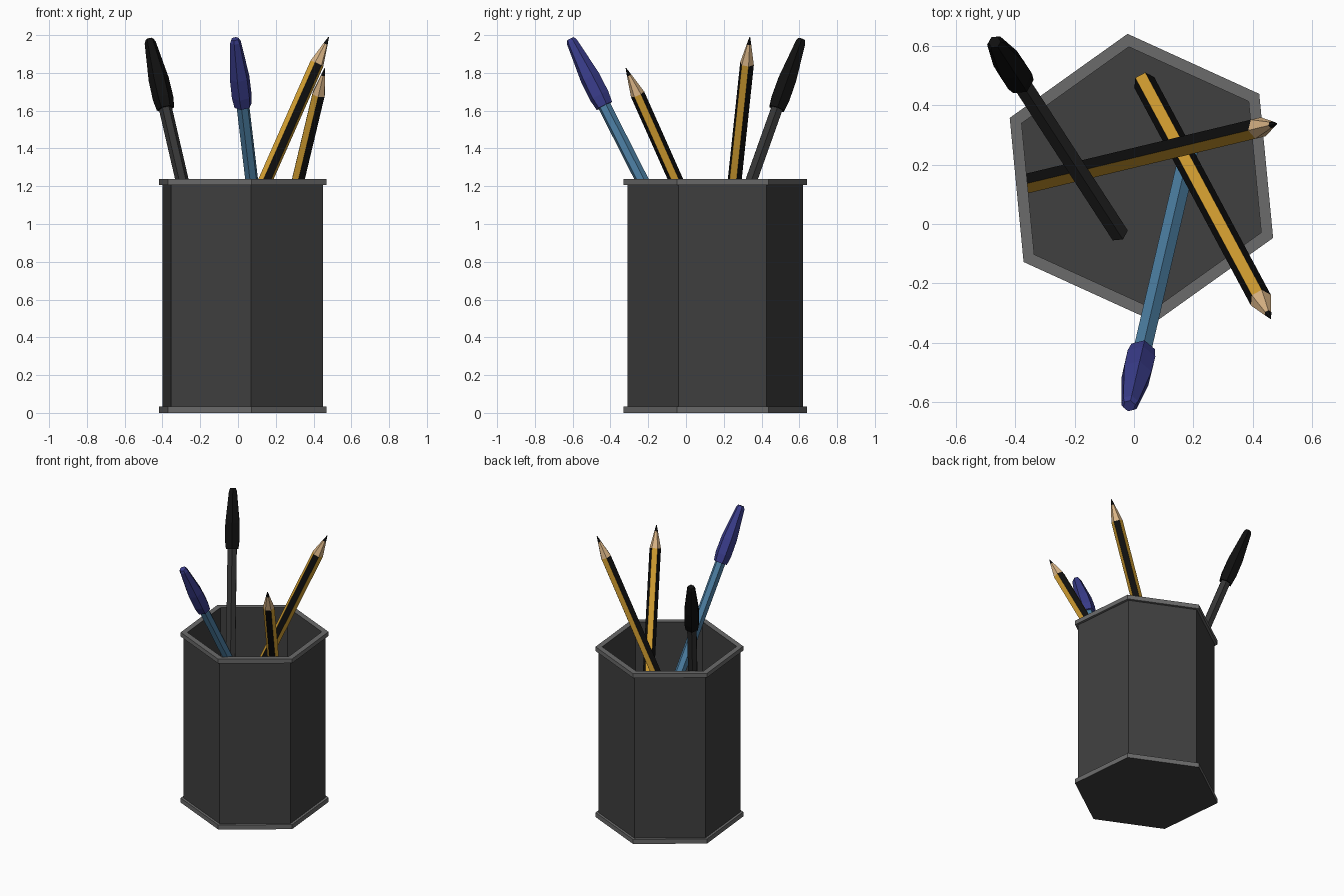
import bpy, bmesh, math
from mathutils import Vector

if "Cube" in bpy.data.objects:
    bpy.data.objects.remove(bpy.data.objects["Cube"])


def mat(name, rgb):
    m = bpy.data.materials.new(name)
    m.diffuse_color = (*rgb, 1)
    m.use_nodes = True
    m.node_tree.nodes["Principled BSDF"].inputs["Base Color"].default_value = m.diffuse_color
    return m


body_grey = mat("body_grey", (0.050, 0.050, 0.050))
rim_grey = mat("rim_grey", (0.145, 0.145, 0.145))
yellow = mat("pencil_yellow", (0.68, 0.36, 0.032))
black = mat("black", (0.005, 0.005, 0.005))
wood = mat("bare_wood", (0.70, 0.46, 0.24))
blue = mat("blue_barrel", (0.075, 0.22, 0.38))
navy = mat("blue_cap", (0.042, 0.046, 0.26))
charcoal = mat("charcoal_barrel", (0.036, 0.036, 0.036))


def hex_lathe(name, start, axis, profile, bands, mats, turn=0.0, up=None):
    """Six-sided solid: rings of (radius, distance along axis), capped at both ends.
    bands[i] gives the material of band i; a pair alternates around the sides.
    turn = angle of the first face normal from the upward side."""
    start, axis = Vector(start), Vector(axis).normalized()
    up = Vector(up) if up else Vector((0, 0, 1))
    u = (up - axis * up.dot(axis)).normalized()
    w = axis.cross(u)
    bm = bmesh.new()
    rings = []
    for r, d in profile:
        angs = [math.radians(turn - 30 + 60 * k) for k in range(6)]
        rings.append([bm.verts.new(start + axis * d + (u * math.cos(a) + w * math.sin(a)) * r)
                      for a in angs])
    for i in range(len(rings) - 1):
        b = bands[i]
        for k in range(6):
            j = (k + 1) % 6
            f = bm.faces.new((rings[i][k], rings[i][j], rings[i + 1][j], rings[i + 1][k]))
            f.material_index = b[k % 2] if isinstance(b, tuple) else b
    for ring, b in ((rings[0][::-1], bands[0]), (rings[-1], bands[-1])):
        f = bm.faces.new(ring)
        f.material_index = b[0] if isinstance(b, tuple) else b
    bmesh.ops.recalc_face_normals(bm, faces=bm.faces)
    # the underside and the floor of a holder share the body colour
    if name == "holder":
        for f in bm.faces:
            if len(f.verts) == 6:
                f.material_index = 0
    me = bpy.data.meshes.new(name)
    bm.to_mesh(me)
    bm.free()
    for m in mats:
        me.materials.append(m)
    ob = bpy.data.objects.new(name, me)
    bpy.context.collection.objects.link(ob)
    return ob


# hexagonal holder with flanged base and rim
hex_lathe("holder", (0.025, 0.155, 0), (0, 0, 1),
          [(0.487, 0), (0.487, 0.033), (0.467, 0.033), (0.467, 1.207),
           (0.487, 1.207), (0.487, 1.238), (0.443, 1.238), (0.443, 0.035)],
          [1, 1, 0, 1, 1, 1, 0], [body_grey, rim_grey], turn=5.5, up=(1, 0, 0))


# striped pencils, sharpened at the top
def pencil(name, bottom, tip, turn):
    a = Vector(tip) - Vector(bottom)
    n, r = a.length, 0.038
    hex_lathe(name, bottom, a,
              [(r, 0), (r, n - 0.155), (r * 0.32, n - 0.042), (0.002, n)],
              [(0, 1), 2, 1], [yellow, black, wood], turn)


pencil("long_pencil", (-0.345, 0.14, 0.12), (0.48, 0.338, 1.99), 30)
pencil("short_pencil", (0.035, 0.475, 0.045), (0.46, -0.318, 1.825), 0)


# capped pens
def pen(name, bottom, top, barrel, cap):
    b, t = Vector(bottom), Vector(top)
    a = t - b
    n = a.length
    hex_lathe(name + "_barrel", b, a, [(0.035, 0), (0.035, n - 0.2)], [0], [barrel], 30)
    c = 0.40
    hex_lathe(name + "_cap", b + a.normalized() * (n - c), a,
              [(0.047, 0), (0.055, 0.06), (0.054, 0.17), (0.030, c - 0.02), (0.021, c)],
              [0] * 4, [cap], 30)


pen("black_pen", (-0.055, -0.025, 0.19), (-0.469, 0.612, 1.978), charcoal, black)
pen("blue_pen", (0.19, 0.27, 0.24), (-0.016, -0.612, 1.98), blue, navy)
